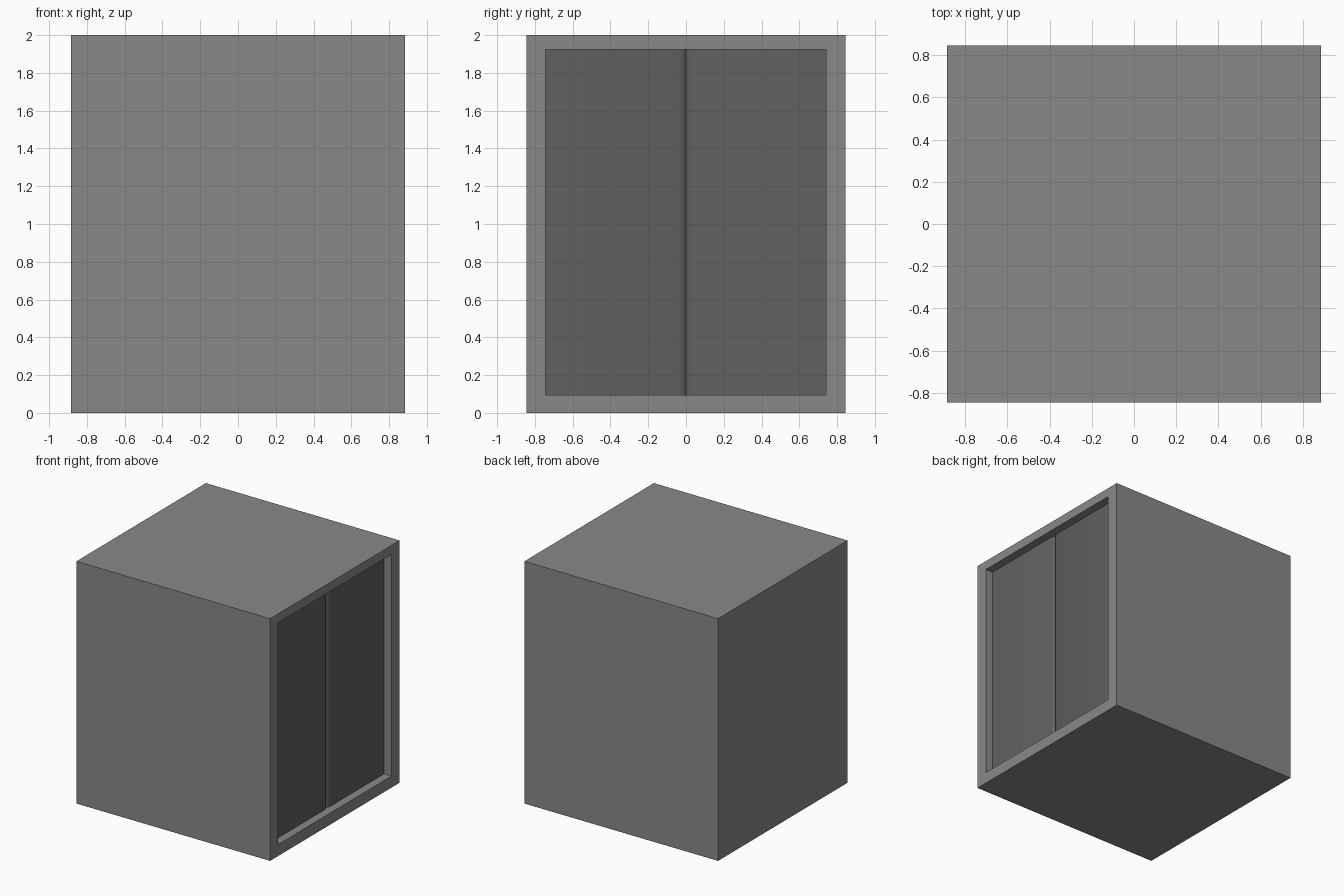
import bpy, bmesh

if "Cube" in bpy.data.objects:
    bpy.data.objects.remove(bpy.data.objects["Cube"])

HX, HY, H = 0.885, 0.845, 2.0           # half width, half depth, height
Y0, Y1, Z0, Z1 = -0.745, 0.74, 0.095, 1.925   # doorway opening
DOOR_X = 0.817                          # plane of the recessed doors


def material(name, value):
    mat = bpy.data.materials.new(name)
    mat.diffuse_color = (value, value, value, 1)
    mat.use_nodes = True
    mat.node_tree.nodes["Principled BSDF"].inputs["Base Color"].default_value = mat.diffuse_color
    return mat


def finish(name, bm, mat):
    bmesh.ops.recalc_face_normals(bm, faces=bm.faces)
    mesh = bpy.data.meshes.new(name)
    bm.to_mesh(mesh)
    bm.free()
    obj = bpy.data.objects.new(name, mesh)
    bpy.context.collection.objects.link(obj)
    mesh.materials.append(mat)
    return obj


shell_mat = material("shell_grey", 0.25)
door_mat = material("door_grey", 0.12)

# Cabin shell: a box whose right face is inset and pushed in to form the doorway
bm = bmesh.new()
bmesh.ops.create_cube(bm, size=2)
for v in bm.verts:
    v.co = (v.co.x * HX, v.co.y * HY, (v.co.z + 1) * H / 2)
bm.faces.ensure_lookup_table()
face = max(bm.faces, key=lambda f: f.calc_center_median().x)
bmesh.ops.inset_individual(bm, faces=[face], thickness=0.05)
for v in face.verts:
    v.co = (HX, Y1 if v.co.y > 0 else Y0, Z1 if v.co.z > 1 else Z0)
inner = bmesh.ops.extrude_discrete_faces(bm, faces=[face])["faces"][0]
for v in inner.verts:
    v.co.x = DOOR_X - 0.025
finish("cabin_shell", bm, shell_mat)


# Sliding doors: two panels meeting in a shallow chamfered groove
def door(name, edge):
    s = 1 if edge > 0 else -1
    back = DOOR_X - 0.025
    profile = [(back, 0), (DOOR_X - 0.02, 0), (DOOR_X - 0.007, s * 0.014),
               (DOOR_X, s * 0.034), (DOOR_X, edge), (back, edge)]
    bm = bmesh.new()
    base = bm.faces.new([bm.verts.new((x, y, Z0)) for x, y in profile])
    top = bmesh.ops.extrude_face_region(bm, geom=[base])["geom"]
    for v in top:
        if isinstance(v, bmesh.types.BMVert):
            v.co.z = Z1
    obj = finish(name, bm, door_mat)
    bpy.context.view_layer.objects.active = obj
    obj.select_set(True)
    bpy.ops.object.shade_smooth_by_angle(angle=0.6)
    obj.select_set(False)


door("front_door_panel", Y0)
door("rear_door_panel", Y1)
